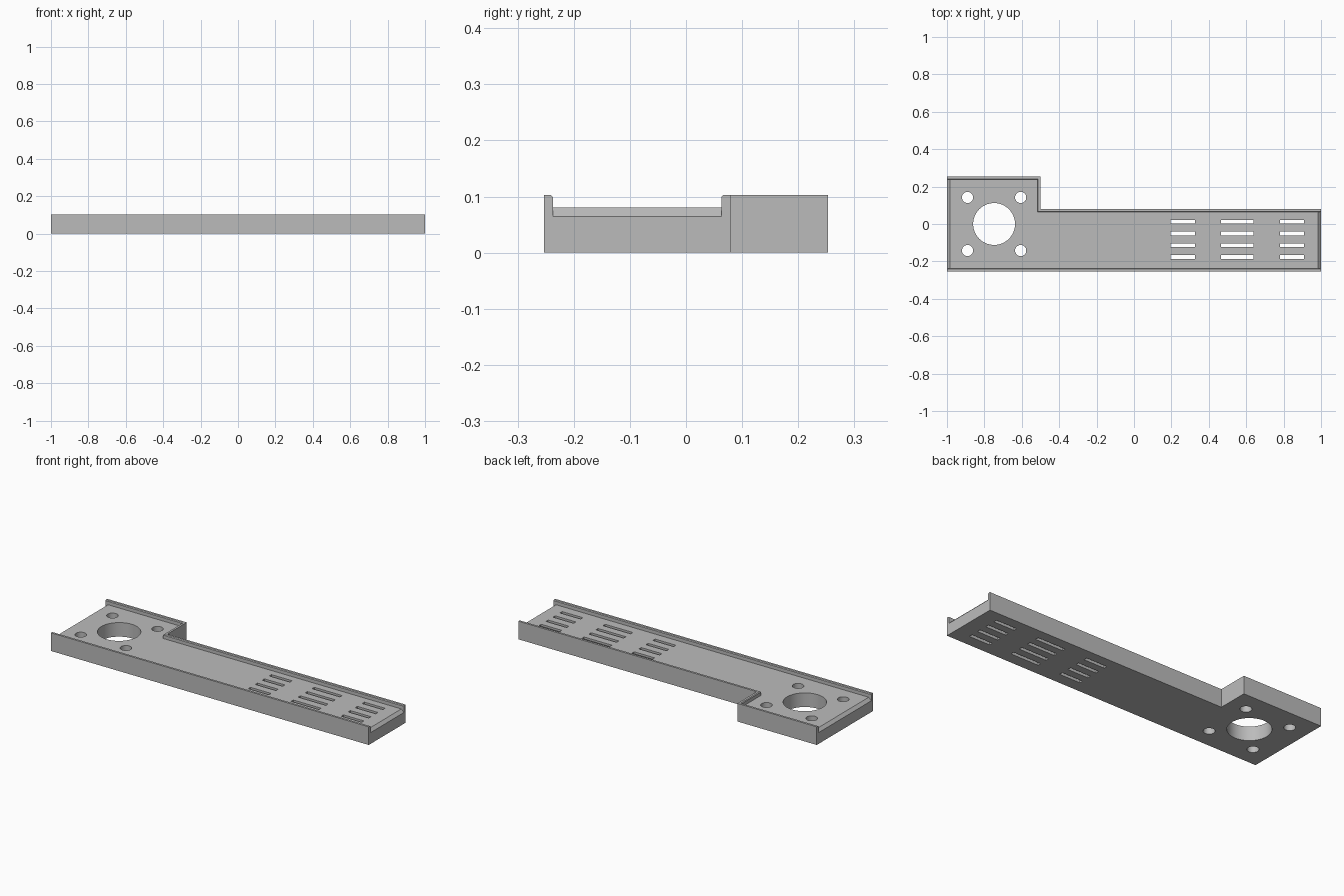
import bpy, bmesh, math
from mathutils import Matrix, Vector

cube = bpy.data.objects.get("Cube")
if cube:
    bpy.data.objects.remove(cube, do_unlink=True)

HEIGHT, FLOOR, RIM = 0.103, 0.08, 0.016
HALF_Y, STEP_X, STEP_Y = 0.253, -0.5, 0.079


def make_object(name, bm):
    bmesh.ops.recalc_face_normals(bm, faces=bm.faces)
    mesh = bpy.data.meshes.new(name)
    bm.to_mesh(mesh)
    bm.free()
    obj = bpy.data.objects.new(name, mesh)
    bpy.context.scene.collection.objects.link(obj)
    return obj


def loft(bm, rings):
    """Stack matching closed rings of points and cap both ends."""
    loops = [[bm.verts.new(p) for p in ring] for ring in rings]
    n = len(loops[0])
    for a, b in zip(loops, loops[1:]):
        for i in range(n):
            j = (i + 1) % n
            bm.faces.new((a[i], a[j], b[j], b[i]))
    bm.faces.new(loops[0])
    bm.faces.new(loops[-1])


def outline(inset, end_x, z):
    """L-shaped plan, inset along its long sides."""
    back, low, step = HALF_Y - inset, STEP_Y - inset, STEP_X - inset
    return [(-end_x, -back, z), (end_x, -back, z), (end_x, low, z),
            (step, low, z), (step, back, z), (-end_x, back, z)]


def cut(target, name, bm):
    cutter = make_object(name, bm)
    cutter.hide_render = True
    mod = target.modifiers.new(name, 'BOOLEAN')
    mod.operation = 'DIFFERENCE'
    mod.solver = 'EXACT'
    mod.object = cutter
    bpy.context.view_layer.objects.active = target
    bpy.ops.object.modifier_apply(modifier=mod.name)
    bpy.data.objects.remove(cutter, do_unlink=True)


# Solid tray body
bm = bmesh.new()
loft(bm, [outline(0, 1, 0), outline(0, 1, HEIGHT)])
tray = make_object("mounting_tray", bm)

# Open-ended recess, with the rim's inner top edge eased
bm = bmesh.new()
loft(bm, [outline(RIM, 1.1, FLOOR), outline(RIM, 1.1, HEIGHT - 0.004),
          outline(RIM - 0.004, 1.1, HEIGHT), outline(RIM - 0.01, 1.1, HEIGHT + 0.006)])
cut(tray, "recess_cutter", bm)

# Bevelled floor edge at both open ends
for side, back in ((1, STEP_Y - RIM), (-1, HALF_Y - RIM)):
    bm = bmesh.new()
    edge = 1 - RIM
    section = [(edge - 0.01, FLOOR + 0.01), (edge + 0.03, FLOOR - 0.03),
               (edge + 0.03, FLOOR + 0.01)]
    loft(bm, [[(side * x, y, z) for x, z in section] for y in (RIM - HALF_Y, back)])
    cut(tray, "end_bevel_cutter", bm)

# Large round opening, four screw holes and three banks of vents
bm = bmesh.new()
holes = [(-0.748, 0, 0.112, 64)]
holes += [(-0.748 + sx * 0.142, sy * 0.142, 0.03, 32) for sx in (-1, 1) for sy in (-1, 1)]
for x, y, radius, sides in holes:
    bmesh.ops.create_cone(bm, cap_ends=True, segments=sides, radius1=radius,
                          radius2=radius, depth=0.4, matrix=Matrix.Translation((x, y, 0)))
for left, right in ((0.195, 0.325), (0.465, 0.64), (0.78, 0.91)):
    for row in range(4):
        centre = Vector(((left + right) / 2, 0.012 - row * 0.063, 0))
        size = Matrix.Diagonal((right - left, 0.02, 0.4, 1))
        bmesh.ops.create_cube(bm, size=1, matrix=Matrix.Translation(centre) @ size)
cut(tray, "hole_cutter", bm)

# Plain grey finish
grey = bpy.data.materials.new("grey")
grey.use_nodes = True
colour = (0.5, 0.5, 0.5, 1)
grey.diffuse_color = colour
grey.node_tree.nodes["Principled BSDF"].inputs["Base Color"].default_value = colour
tray.data.materials.clear()
tray.data.materials.append(grey)
for face in tray.data.polygons:
    face.material_index = 0

# Smooth hole walls, keep corners crisp
bpy.ops.object.select_all(action='DESELECT')
tray.select_set(True)
bpy.context.view_layer.objects.active = tray
bpy.ops.object.shade_smooth_by_angle(angle=math.radians(25))
